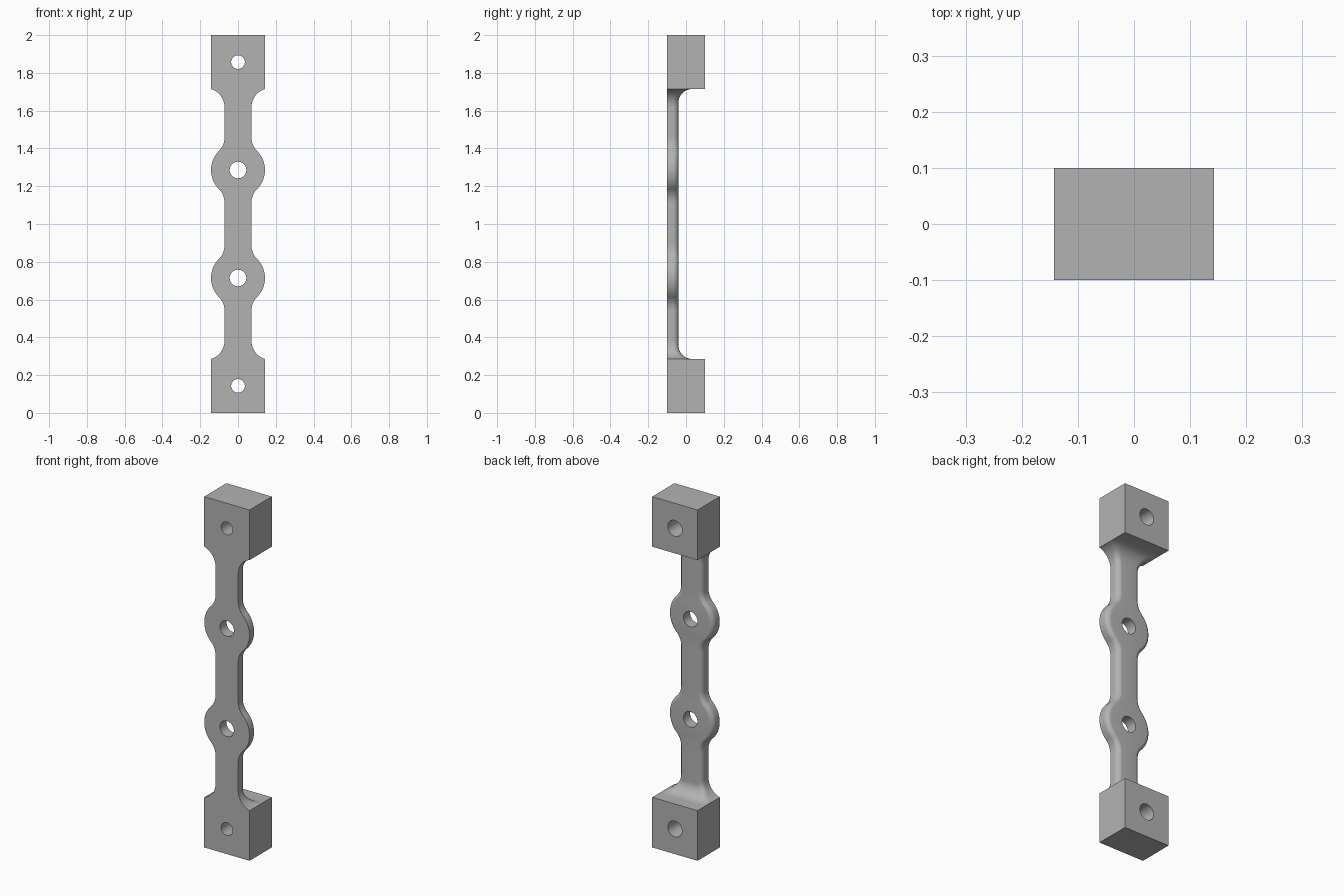
import bpy, bmesh
from math import sin, cos, pi, sqrt

if "Cube" in bpy.data.objects:
    bpy.data.objects.remove(bpy.data.objects["Cube"])

U = 1 / 7               # half the block width
FRONT, BACK = -0.1, 0.1
STRAP_BACK = -0.04
EDGE = 0.028            # rounding of the strap's back edges
COVE = 0.072            # fillet between strap and block
BLOCK = 5 * U           # block face, measured from mid height
FILLET = 0.7 * U        # concave fillets of the outline
AXIS = U / 2 + FILLET   # centre line of those fillets
REACH = sqrt((U + FILLET) ** 2 - AXIS ** 2)


def half_width(d):
    """Half width of the strap at distance d from mid height."""
    e = abs(d - 2 * U)
    start = BLOCK - sqrt(FILLET ** 2 - (AXIS - U) ** 2)
    if e < REACH * U / (U + FILLET):
        return sqrt(U * U - e * e)
    if e < REACH:
        return AXIS - sqrt(FILLET ** 2 - (REACH - e) ** 2)
    if d > start:
        return AXIS - sqrt(FILLET ** 2 - (d - start) ** 2)
    return U / 2


def back_depth(d):
    s = max(0, d - (BLOCK - COVE))
    return STRAP_BACK + COVE - sqrt(max(0, COVE ** 2 - s * s))


def section(bm, z, w, back, r, n=8):
    """Ring with a flat front and rounded back corners."""
    pts = [(-w, FRONT), (w, FRONT)]
    for side in (0, 1):
        for i in range(n + 1):
            a = (side + i / n) * pi / 2
            cx = (w - r) * (1 - 2 * side)
            pts.append((cx + r * cos(a), back - r + r * sin(a)))
    return [bm.verts.new((x, y, z)) for x, y in pts]


# Bar body lofted from bottom block to top block
upper = [(BLOCK - COVE) * i / 90 for i in range(91)]
upper += [BLOCK - COVE + COVE * sin(i / 16 * pi / 2) for i in range(1, 17)]
heights = [-d for d in reversed(upper[1:])] + upper

bm = bmesh.new()
rings = [section(bm, z, U, BACK, 0) for z in (0, 1 - BLOCK)]
for h in heights:
    d = abs(h)
    rings.append(section(bm, 1 + h, half_width(d), back_depth(d), EDGE))
rings += [section(bm, z, U, BACK, 0) for z in (1 + BLOCK, 2)]
for a, b in zip(rings, rings[1:]):
    for i in range(len(a)):
        j = (i + 1) % len(a)
        bm.faces.new((a[i], a[j], b[j], b[i]))
bm.faces.new(rings[0][::-1])
bm.faces.new(rings[-1])
bmesh.ops.remove_doubles(bm, verts=bm.verts, dist=1e-5)
bmesh.ops.dissolve_degenerate(bm, edges=bm.edges, dist=1e-6)
bmesh.ops.recalc_face_normals(bm, faces=bm.faces)
mesh = bpy.data.meshes.new("mounting_bar")
bm.to_mesh(mesh)
bm.free()
bar = bpy.data.objects.new("mounting_bar", mesh)
bpy.context.collection.objects.link(bar)

grey = bpy.data.materials.new("plain_grey")
grey.use_nodes = True
colour = (0.45, 0.45, 0.45, 1)
grey.diffuse_color = colour
grey.node_tree.nodes["Principled BSDF"].inputs["Base Color"].default_value = colour
mesh.materials.append(grey)

# Screw holes: end holes widen towards the back, ring holes are straight
cutters = []
for z, front_r, back_r in ((U, 0.036, 0.045), (5 * U, 0.044, 0.044),
                           (9 * U, 0.044, 0.044), (13 * U, 0.036, 0.045)):
    bpy.ops.mesh.primitive_cone_add(vertices=48, radius1=front_r, radius2=back_r,
                                    depth=0.204, location=(0, 0, z),
                                    rotation=(-pi / 2, 0, 0))
    hole = bpy.context.object
    hole.name = "hole_cutter"
    hole.hide_render = True
    hole.data.materials.append(grey)
    cutters.append(hole)
    cut = bar.modifiers.new("hole", "BOOLEAN")
    cut.operation = "DIFFERENCE"
    cut.solver = "EXACT"
    cut.object = hole

bpy.ops.object.select_all(action="DESELECT")
bar.select_set(True)
bpy.context.view_layer.objects.active = bar
for m in list(bar.modifiers):
    bpy.ops.object.modifier_apply(modifier=m.name)
for hole in cutters:
    bpy.data.objects.remove(hole)
bpy.ops.object.shade_smooth_by_angle(angle=0.6)
